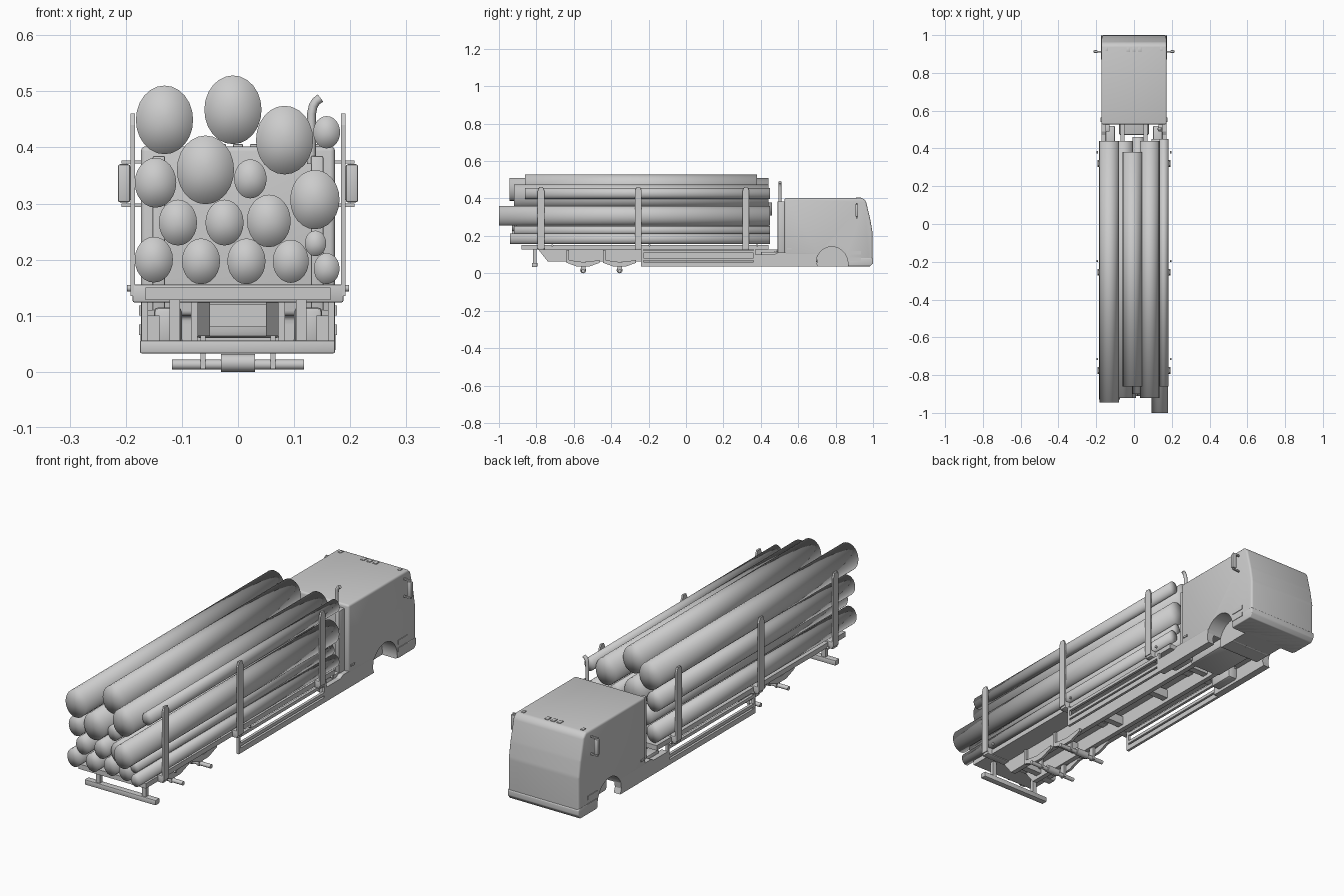
import bpy, bmesh, math
from mathutils import Vector

if "Cube" in bpy.data.objects:
    bpy.data.objects.remove(bpy.data.objects["Cube"])

grey = bpy.data.materials.new("plain_grey")
grey.use_nodes = True
COLOUR = (0.6, 0.6, 0.6, 1)
grey.diffuse_color = COLOUR
grey.node_tree.nodes["Principled BSDF"].inputs["Base Color"].default_value = COLOUR


def select_only(ob):
    bpy.ops.object.select_all(action="DESELECT")
    ob.select_set(True)
    bpy.context.view_layer.objects.active = ob


def finish(bm, name, smooth=None):
    bmesh.ops.recalc_face_normals(bm, faces=bm.faces)
    mesh = bpy.data.meshes.new(name)
    bm.to_mesh(mesh)
    bm.free()
    mesh.materials.append(grey)
    ob = bpy.data.objects.new(name, mesh)
    bpy.context.collection.objects.link(ob)
    if smooth is not None:
        select_only(ob)
        bpy.ops.object.shade_smooth_by_angle(angle=math.radians(smooth))
    return ob


def box(name, x, y, z, bevel=0):
    """Box from (low, high) ranges."""
    bm = bmesh.new()
    bmesh.ops.create_cube(bm, size=1)
    for v in bm.verts:
        v.co = Vector([sum(r) / 2 + c * (r[1] - r[0]) for c, r in zip(v.co, (x, y, z))])
    if bevel:
        bmesh.ops.bevel(bm, geom=bm.edges[:], offset=bevel, segments=2, profile=0.5, affect="EDGES")
    return finish(bm, name, 40 if bevel else None)


def prism(name, x, outline, bevel=0):
    """Side outline (y, z) extruded across x."""
    bm = bmesh.new()
    face = bm.faces.new([bm.verts.new((x[0], y, z)) for y, z in outline])
    out = bmesh.ops.extrude_face_region(bm, geom=[face], use_keep_orig=True)
    for v in out["geom"]:
        if isinstance(v, bmesh.types.BMVert):
            v.co.x = x[1]
    if bevel:
        bmesh.ops.recalc_face_normals(bm, faces=bm.faces)
        bmesh.ops.bevel(bm, geom=bm.edges[:], offset=bevel, segments=3, profile=0.5, affect="EDGES")
    return finish(bm, name, 35 if bevel else None)


def rod(name, axis, centre, length, ra, rb, sides=24, soft=False):
    """Elliptical cylinder along x or y; soft ones have rounded-looking shading."""
    bm = bmesh.new()
    bmesh.ops.create_cone(bm, cap_ends=True, cap_tris=True, segments=sides,
                          radius1=1, radius2=1, depth=length)
    for v in bm.verts:
        a, b, h = v.co
        v.co = Vector(centre) + Vector((a * ra, h, b * rb) if axis == "y" else (h, a * ra, b * rb))
    return finish(bm, name, 180 if soft else 40)


def mirrored(maker, name, x, *args):
    """Make a part on both sides."""
    maker("left_" + name, x, *args)
    maker("right_" + name, (-x[1], -x[0]), *args)


# Logs: x, z, half width, back end, front end
LOGS = [
    (-.131, .449, .051, -.945, .44), (-.009, .467, .051, -.86, .38),
    (.083, .413, .051, -.92, .44), (.158, .427, .024, -.86, .45),
    (-.058, .36, .051, -.92, .44), (-.147, .337, .037, -.92, .43),
    (.022, .344, .029, -.9, .46), (.137, .307, .044, -1, .45),
    (-.107, .266, .034, -.93, .44), (-.024, .266, .034, -.92, .44),
    (.055, .269, .039, -.91, .44), (.138, .229, .019, -.92, .45),
    (.158, .184, .023, -.94, .45), (-.15, .2, .034, -.93, .44),
    (-.066, .197, .034, -.92, .44), (.015, .197, .034, -.91, .44),
    (.094, .197, .032, -.92, .44)]
for i, (x, z, r, y0, y1) in enumerate(LOGS):
    rod(f"log_{i + 1}", "y", (x, (y0 + y1) / 2, z), y1 - y0, r, r * 1.2, soft=True)

# Load deck with stakes, bolsters and side lamps
box("deck", (-.165, .165), (-.88, .44), (.128, .15))
for i, y in enumerate((-.775, -.255, .32)):
    box(f"bolster_{i + 1}", (-.188, .188), (y - .018, y + .018), (.124, .156), .003)
    mirrored(prism, f"stake_{i + 1}", (.184, .192),
             [(y - .018, .135), (y + .018, .135), (y + .018, .44),
              (y + .01, .46), (y - .01, .46), (y - .018, .44)])
    for s in (-1, 1):
        rod("marker_lamp", "x", (s * .194, y + .06, .149), .008, .006, .006, 10)

# Chassis rails and cross members
rail = [(-.79, .128), (-.74, .064), (.7, .064), (.7, .128)]
mirrored(prism, "chassis_rail", (.05, .072), rail)
for y in (-.7, -.45, -.15, .15, .42):
    box("cross_member", (-.06, .06), (y - .015, y + .015), (.08, .12))

# Axles with differential, spring hangers and clamps
for n, y in (("rear", -.55), ("middle", -.355)):
    rod(n + "_axle", "x", (0, y, .013), .236, .009, .009, 16)
    rod(n + "_differential", "x", (0, y, .016), .06, .016, .016, 16)
    spring = [(y - .088, .124), (y - .088, .056), (y - .03, .035), (y + .03, .035),
              (y + .088, .056), (y + .088, .07), (y, .06), (y - .075, .07), (y - .075, .124)]
    mirrored(prism, n + "_spring", (.072, .084), spring)
    mirrored(box, n + "_axle_clamp", (.058, .067), (y - .012, y + .012), (.005, .066))

# Rear underrun bar
box("underrun_bar", (-.175, .173), (-.823, -.795), (.033, .056), .003)
mirrored(box, "underrun_support", (.103, .122), (-.818, -.8), (.05, .13))

# Side guards
for name, z in (("lower", (.037, .06)), ("middle", (.068, .082)), ("upper", (.108, .122))):
    mirrored(box, name + "_guard_rail", (.16, .172), (-.24, .37), z)
for y in (-.24, .36):
    mirrored(box, "guard_post", (.16, .172), (y, y + .012), (.037, .13))

# Cab shell with wheel arches
cab_outline = [(.527, .402), (.945, .402), (.962, .385), (.985, .29), (.997, .22),
               (.997, .065), (.985, .037), (.7, .037), (.7, .1), (.527, .1)]
cab = prism("cab", (-.173, .173), cab_outline, .009)
for s in (-1, 1):
    cutter = rod("arch_cutter", "x", (s * .16, .78, .05), .12, .086, .092, 32)
    cutter.hide_render = True
    mod = cab.modifiers.new("arch", "BOOLEAN")
    mod.operation, mod.object, mod.solver = "DIFFERENCE", cutter, "EXACT"
    select_only(cab)
    bpy.ops.object.modifier_apply(modifier="arch")
    bpy.data.objects.remove(cutter)
bpy.ops.object.shade_smooth_by_angle(angle=math.radians(35))
rod("front_axle", "x", (0, .78, .045), .2, .01, .01, 16)
box("engine_block", (-.08, .08), (.47, .72), (.06, .12), .012)

# Cab skirts, steps, front bumper lip
skirt = [(.37, .037), (.705, .037), (.697, .06), (.705, .11), (.49, .11), (.47, .1), (.37, .1)]
mirrored(prism, "side_skirt", (.14, .172), skirt)
mirrored(box, "fuel_tank", (.1, .15), (.4, .52), (.05, .115), .008)
for z in (.066, .1):
    mirrored(box, "step_plate", (.17, .176), (.87, .935), (z, z + .018))
mirrored(box, "door_handle", (.17, .177), (.54, .565), (.128, .136))
prism("bumper", (-.174, .174),
      [(.87, .037), (.985, .037), (1, .055), (1, .078), (.99, .084), (.87, .084)], .004)

# Stacks behind the cab, exhaust pipe
mirrored(box, "rear_stack", (.13, .152), (.49, .53), (.1, .385), .003)
curve = bpy.data.curves.new("exhaust_pipe", "CURVE")
curve.dimensions = "3D"
curve.bevel_depth, curve.bevel_resolution, curve.use_fill_caps = .008, 3, True
path = curve.splines.new("POLY")
points = [(.131, .37), (.131, .46), (.134, .474), (.139, .482), (.147, .488)]
path.points.add(len(points) - 1)
for p, (x, z) in zip(path.points, points):
    p.co = (x, .503, z, 1)
path.use_smooth = True
curve.materials.append(grey)
bpy.context.collection.objects.link(bpy.data.objects.new("exhaust_pipe", curve))

# Mirrors on arms, roof lamps
mirrored(box, "mirror", (.192, .214), (.905, .92), (.302, .37), .004)
for z in (.297, .374):
    mirrored(box, "mirror_arm", (.165, .208), (.908, .916), (z - .003, z + .003))
for x in (-.03, 0, .03):
    box("roof_lamp", (x - .009, x + .009), (.91, .935), (.4, .406), .002)
mirrored(box, "corner_lamp", (.138, .152), (.915, .935), (.4, .406), .002)
